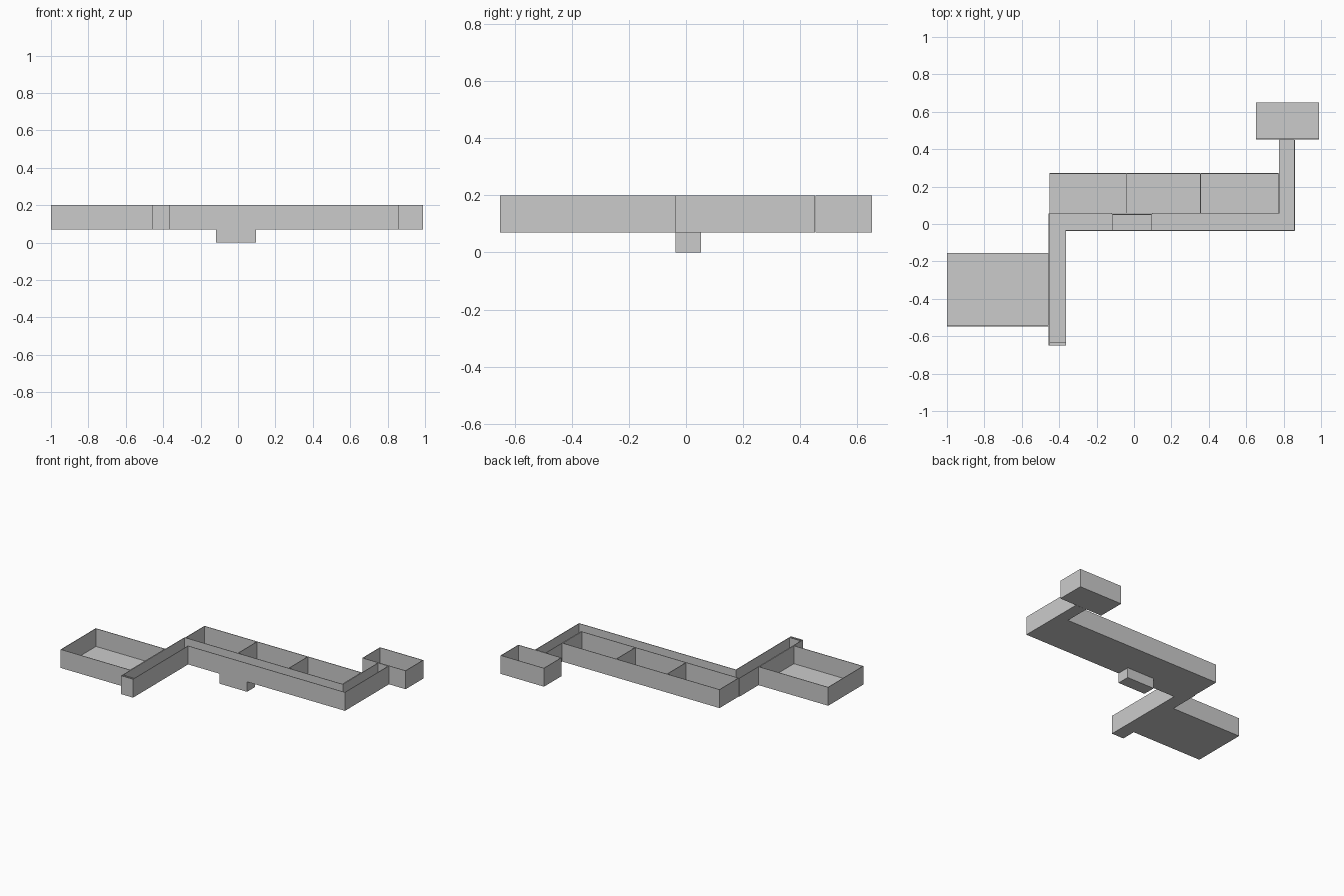
import bpy

if "Cube" in bpy.data.objects:
    bpy.data.objects.remove(bpy.data.objects["Cube"])

Z0, Z1, T = 0.07, 0.20, 0.004   # floor level, wall top, sheet thickness

grey = bpy.data.materials.new("plain_grey")
grey.diffuse_color = (0.6, 0.6, 0.6, 1)
grey.use_nodes = True
grey.node_tree.nodes["Principled BSDF"].inputs["Base Color"].default_value = grey.diffuse_color


def box(name, x0, x1, y0, y1, z0, z1):
    bpy.ops.mesh.primitive_cube_add(size=1, location=((x0 + x1) / 2, (y0 + y1) / 2, (z0 + z1) / 2))
    ob = bpy.context.object
    ob.name = name
    ob.scale = (x1 - x0, y1 - y0, z1 - z0)
    bpy.ops.object.transform_apply(location=False, rotation=False, scale=True)
    ob.data.materials.append(grey)
    return ob


def floor(name, x0, x1, y0, y1, z=Z0):
    box(name + "_floor", x0, x1, y0, y1, z, z + T)


def wall_x(name, x0, x1, y, z0=Z0, z1=Z1):
    """Wall running along x; y is its centre line."""
    box(name, x0, x1, y - T / 2, y + T / 2, z0, z1)


def wall_y(name, x, y0, y1, z0=Z0, z1=Z1):
    """Wall running along y; x is its centre line."""
    box(name, x - T / 2, x + T / 2, y0, y1, z0, z1)


def room(name, x0, x1, y0, y1, z0=Z0, z1=Z1):
    """Open-topped room: floor and four walls, all inside the given limits."""
    h = T / 2
    floor(name, x0, x1, y0, y1, z0)
    wall_x(name + "_front_wall", x0, x1, y0 + h, z0, z1)
    wall_x(name + "_back_wall", x0, x1, y1 - h, z0, z1)
    wall_y(name + "_left_wall", x0 + h, y0, y1, z0, z1)
    wall_y(name + "_right_wall", x1 - h, y0, y1, z0, z1)


# Large left room and small far right room
room("left_room", -1.0, -0.457, -0.547, -0.155)
room("right_room", 0.652, 0.99, 0.453, 0.65)

# Row of three rooms behind the main corridor
room("room_row", -0.452, 0.775, 0.055, 0.272)
for i, x in enumerate((-0.041, 0.355)):
    wall_y(f"row_divider_{i + 1}", x, 0.055, 0.272)

# Entry corridor, running to the front, with a cross wall at its end
floor("entry_corridor", -0.457, -0.363, -0.65, -0.037)
wall_y("entry_left_wall", -0.455, -0.65, 0.055)
wall_y("entry_right_wall", -0.365, -0.65, -0.035)
wall_x("entry_end_wall", -0.457, -0.363, -0.648)
wall_x("entry_door", -0.457, -0.363, -0.632)

# Main corridor, its floor open above the stair pit
PX0, PX1 = -0.118, 0.097
floor("main_corridor_left", -0.457, PX0, -0.037, 0.055)
floor("main_corridor_right", PX1, 0.86, -0.037, 0.055)
wall_x("main_front_wall", -0.367, 0.86, -0.035)
wall_x("main_back_wall", -0.457, -0.45, 0.055)

# Stair pit under the main corridor
room("stair_pit", PX0, PX1, -0.037, 0.053, 0.0, Z0 + T)

# Right corridor, turning to the back
floor("right_corridor", 0.775, 0.86, 0.055, 0.452)
wall_y("right_corridor_outer_wall", 0.858, -0.037, 0.452)
wall_y("right_corridor_inner_wall", 0.777, 0.055, 0.452)
wall_x("right_corridor_end_wall", 0.775, 0.86, 0.45)
